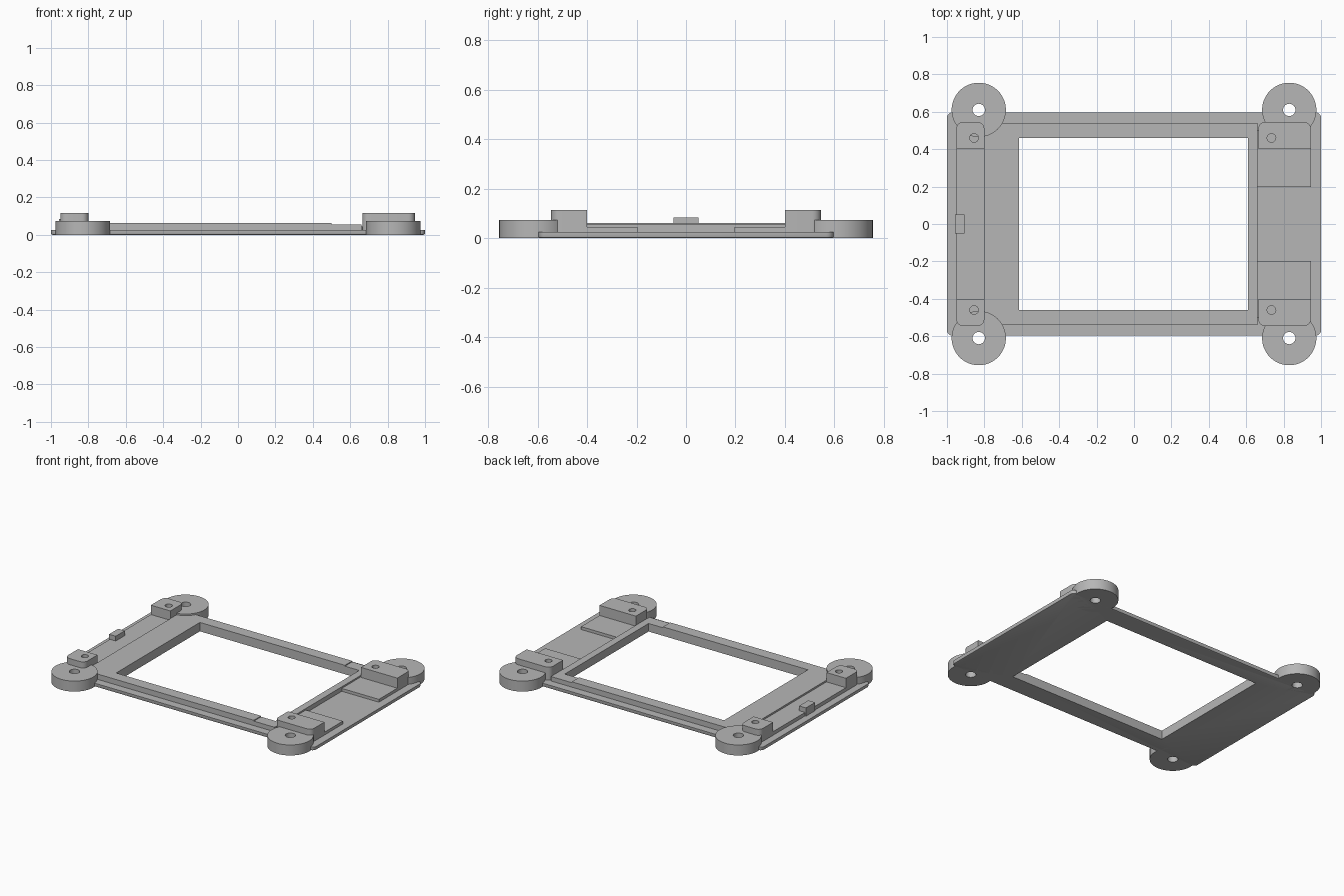
import bpy, bmesh

cube = bpy.data.objects.get("Cube")
if cube:
    bpy.data.objects.remove(cube, do_unlink=True)

grey = bpy.data.materials.new("matte_grey")
grey.use_nodes = True
colour = (0.47, 0.47, 0.47, 1)
grey.diffuse_color = colour
grey.node_tree.nodes["Principled BSDF"].inputs["Base Color"].default_value = colour


def finish(bm, name):
    bmesh.ops.recalc_face_normals(bm, faces=bm.faces)
    mesh = bpy.data.meshes.new(name)
    bm.to_mesh(mesh)
    bm.free()
    mesh.materials.append(grey)
    obj = bpy.data.objects.new(name, mesh)
    bpy.context.collection.objects.link(obj)
    return obj


def block(name, x, y, z, radius=0, rounded=lambda co: True, foot=0):
    """Box from ranges; rounds chosen upright edges, chamfers the bottom rim."""
    bm = bmesh.new()
    bmesh.ops.create_cube(bm, size=1)
    for v in bm.verts:
        v.co = [r[0] if c < 0 else r[1] for c, r in zip(v.co, (x, y, z))]
    if radius:
        edges = [e for e in bm.edges
                 if abs(e.verts[0].co.z - e.verts[1].co.z) > 1e-5 and rounded(e.verts[0].co)]
        bmesh.ops.bevel(bm, geom=edges, offset=radius, segments=5, profile=0.5, affect='EDGES')
    if foot:
        edges = [e for e in bm.edges if all(abs(v.co.z - z[0]) < 1e-5 for v in e.verts)]
        bmesh.ops.bevel(bm, geom=edges, offset=foot, segments=2, profile=0.5, affect='EDGES')
    return finish(bm, name)


def cylinder(name, x, y, z, radius, sides=64):
    bm = bmesh.new()
    bmesh.ops.create_cone(bm, cap_ends=True, segments=sides, radius1=radius,
                          radius2=radius, depth=z[1] - z[0])
    bmesh.ops.translate(bm, verts=bm.verts, vec=(x, y, (z[0] + z[1]) / 2))
    return finish(bm, name)


def cut(obj, cutter):
    cutter.hide_render = True
    mod = obj.modifiers.new("cut", 'BOOLEAN')
    mod.operation = 'DIFFERENCE'
    mod.solver = 'EXACT'
    mod.object = cutter
    bpy.context.view_layer.objects.active = obj
    bpy.ops.object.modifier_apply(modifier=mod.name)
    bpy.data.objects.remove(cutter, do_unlink=True)


def smooth(obj):
    bpy.ops.object.select_all(action='DESELECT')
    obj.select_set(True)
    bpy.context.view_layer.objects.active = obj
    bpy.ops.object.shade_smooth_by_angle()


def window():
    return block("window_cutter", (-0.615, 0.61), (-0.46, 0.46), (-0.1, 0.2))


def bolt_hole(x, y):
    return cylinder("bolt_cutter", x, y, (-0.1, 0.2), 0.033, 32)


FLOOR = 0.025

# Base plate with its rounded corners and window
base = block("base_plate", (-1, 1), (-0.597, 0.597), (0, FLOOR), 0.03, foot=0.008)
cut(base, window())

# Raised frame around the window, slightly lower at the wide end
frame = block("raised_frame", (-0.8, 0.66), (-0.54, 0.54), (FLOOR, 0.056))
cut(frame, window())
lip = block("frame_lip", (-0.8, 0.5), (-0.54, 0.54), (0.056, 0.062))
cut(lip, window())

# Shelf and locating tab at the narrow end
block("side_shelf", (-0.95, -0.8), (-0.54, 0.54), (FLOOR, 0.05), 0.03,
      lambda co: co.x < -0.9)
block("locating_tab", (-0.957, -0.905), (-0.05, 0.05), (FLOOR, 0.083))

for s, side in ((-1, "front"), (1, "back")):
    # Mounting lugs with bolt holes
    for x, end in ((-0.83, "right"), (0.83, "left")):
        lug = cylinder(f"{side}_{end}_lug", x, s * 0.61, (0, 0.073), 0.145)
        cut(lug, bolt_hole(x, s * 0.61))
        cut(base, bolt_hole(x, s * 0.61))
        smooth(lug)

    # Screw posts with blind holes
    for x, hole, end in (((-0.95, -0.8), -0.855, "right"), ((0.665, 0.945), 0.735, "left")):
        post = block(f"{side}_{end}_post", x, sorted((s * 0.4, s * 0.545)), (FLOOR, 0.115),
                     0.035, lambda co: abs(co.y) > 0.5)
        cut(post, cylinder("screw_cutter", hole, s * 0.46, (0.045, 0.2), 0.023, 32))
        smooth(post)

    # Low pads beside the wide posts
    block(f"{side}_pad", (0.66, 0.945), sorted((s * 0.197, s * 0.5)), (FLOOR, 0.045))

smooth(base)
